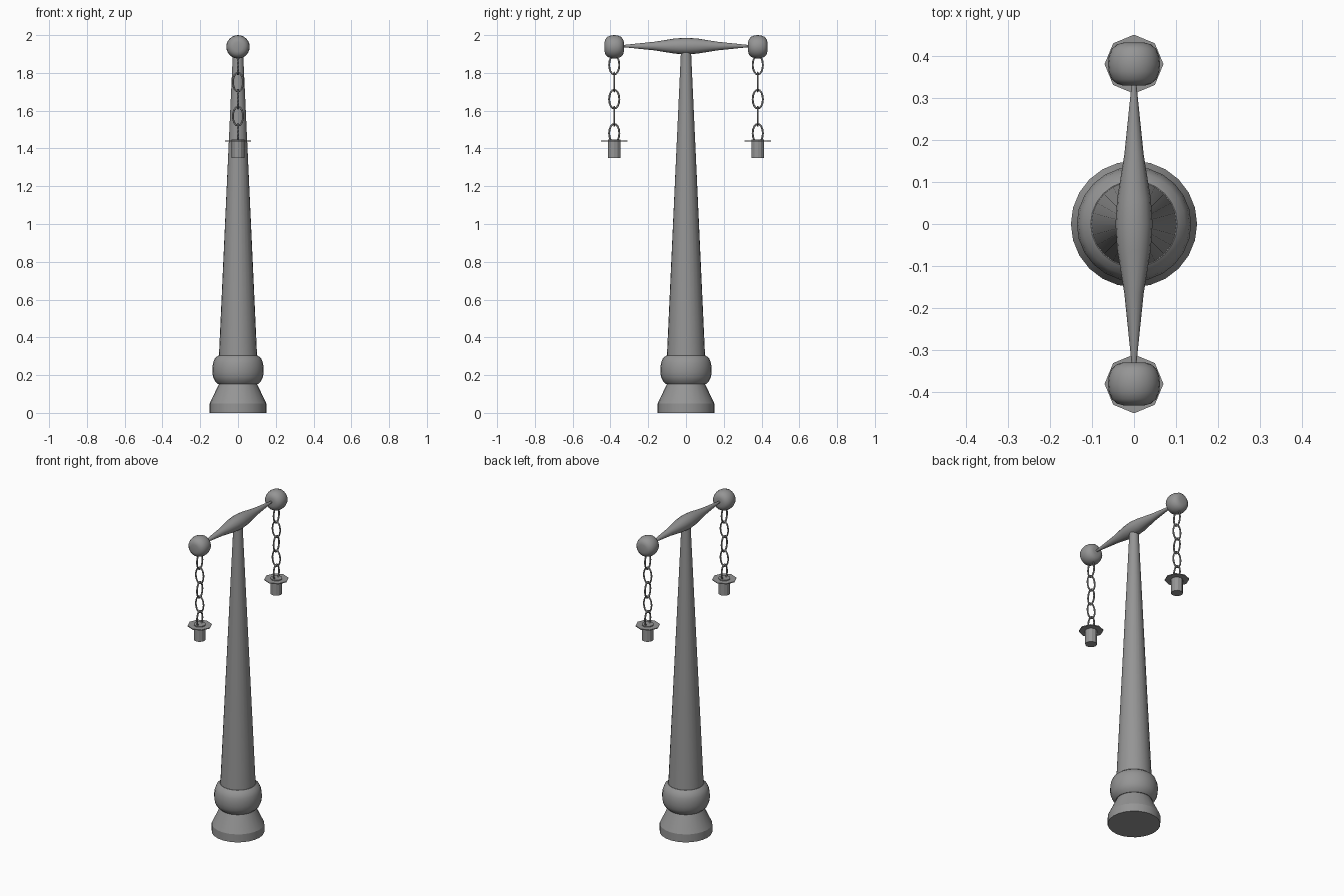
import bpy, bmesh
from math import pi, sin, cos, radians
from mathutils import Matrix

if "Cube" in bpy.data.objects:
    bpy.data.objects.remove(bpy.data.objects["Cube"])

iron = bpy.data.materials.new("dark_iron")
iron.diffuse_color = (0.3, 0.3, 0.3, 1)
iron.use_nodes = True
iron.node_tree.nodes["Principled BSDF"].inputs["Base Color"].default_value = iron.diffuse_color


def make(name, bm, mat, smooth=True, angle=35):
    bmesh.ops.recalc_face_normals(bm, faces=bm.faces)
    me = bpy.data.meshes.new(name)
    bm.to_mesh(me)
    bm.free()
    me.materials.append(iron)
    ob = bpy.data.objects.new(name, me)
    bpy.context.collection.objects.link(ob)
    ob.matrix_world = mat
    if smooth:
        bpy.ops.object.select_all(action='DESELECT')
        ob.select_set(True)
        bpy.context.view_layer.objects.active = ob
        bpy.ops.object.shade_smooth_by_angle(angle=radians(angle))
    return ob


def lathe(name, profile, n, mat=Matrix(), smooth=True, angle=35):
    """Closed solid turned around z from (radius, height) points."""
    bm = bmesh.new()
    rings = [[bm.verts.new((r * cos(2 * pi * i / n), r * sin(2 * pi * i / n), z))
              for i in range(n)] for r, z in profile]
    for a, b in zip(rings, rings[1:]):
        for i in range(n):
            j = (i + 1) % n
            bm.faces.new((a[i], a[j], b[j], b[i]))
    bm.faces.new(rings[0][::-1])
    bm.faces.new(rings[-1])
    return make(name, bm, mat, smooth, angle)


def chain_link(name, mat, n=16, m=6, half_w=0.027, half_h=0.05, wire=0.005):
    """Oval ring standing in the local xz plane."""
    bm = bmesh.new()
    rings = []
    for i in range(n):
        a = 2 * pi * i / n
        ring = []
        for k in range(m):
            b = 2 * pi * k / m
            d = wire * cos(b)
            ring.append(bm.verts.new(((half_w + d) * cos(a), wire * sin(b),
                                      (half_h + d) * sin(a))))
        rings.append(ring)
    for i in range(n):
        a, b = rings[i], rings[(i + 1) % n]
        for k in range(m):
            j = (k + 1) % m
            bm.faces.new((a[k], a[j], b[j], b[k]))
    return make(name, bm, mat, angle=70)


# Post: flared foot, round collar, tapering shaft
lathe("foot", [(0.15, 0), (0.15, 0.05), (0.10, 0.155)], 24, angle=20)
lathe("collar", [(0.105, 0.152), (0.122, 0.168), (0.132, 0.19), (0.136, 0.215),
                 (0.136, 0.24), (0.132, 0.265), (0.122, 0.29), (0.103, 0.305)], 24)
lathe("shaft", [(0.101, 0.30), (0.026, 1.93)], 24)

# Cross arm, swollen in the middle, running along y
AXIS_Z = 1.942
along_y = Matrix.Rotation(-pi / 2, 4, 'X')
half = [(0.044, 0), (0.040, 0.06), (0.023, 0.165), (0.005, 0.34)]
arm = [(r, -y) for r, y in half[:0:-1]] + half
lathe("cross_arm", arm, 16, Matrix.Translation((0, 0, AXIS_Z)) @ along_y)

for side, y in (("front", -0.38), ("back", 0.38)):
    # End knob
    knob = [(0.025, -0.051), (0.04, -0.047), (0.053, -0.036), (0.06, -0.018), (0.062, 0),
            (0.06, 0.018), (0.053, 0.036), (0.04, 0.047), (0.025, 0.051)]
    lathe(side + "_knob", knob, 24, Matrix.Translation((0, y, 1.938)) @ along_y)

    # Chain of links turned alternately
    for i in range(5):
        turn = Matrix.Rotation(pi / 2 if i % 2 == 0 else 0, 4, 'Z')
        chain_link(f"{side}_chain_link_{i + 1}",
                   Matrix.Translation((0, y, 1.842 - 0.0905 * i)) @ turn)

    # Hanging lamp: octagonal shade and socket
    spot = Matrix.Translation((0, y, 0))
    lathe(side + "_lamp_shade", [(0.07, 1.437), (0.07, 1.442)], 8, spot, False)
    lathe(side + "_lamp_socket", [(0.034, 1.35), (0.034, 1.447)], 12, spot, False)
